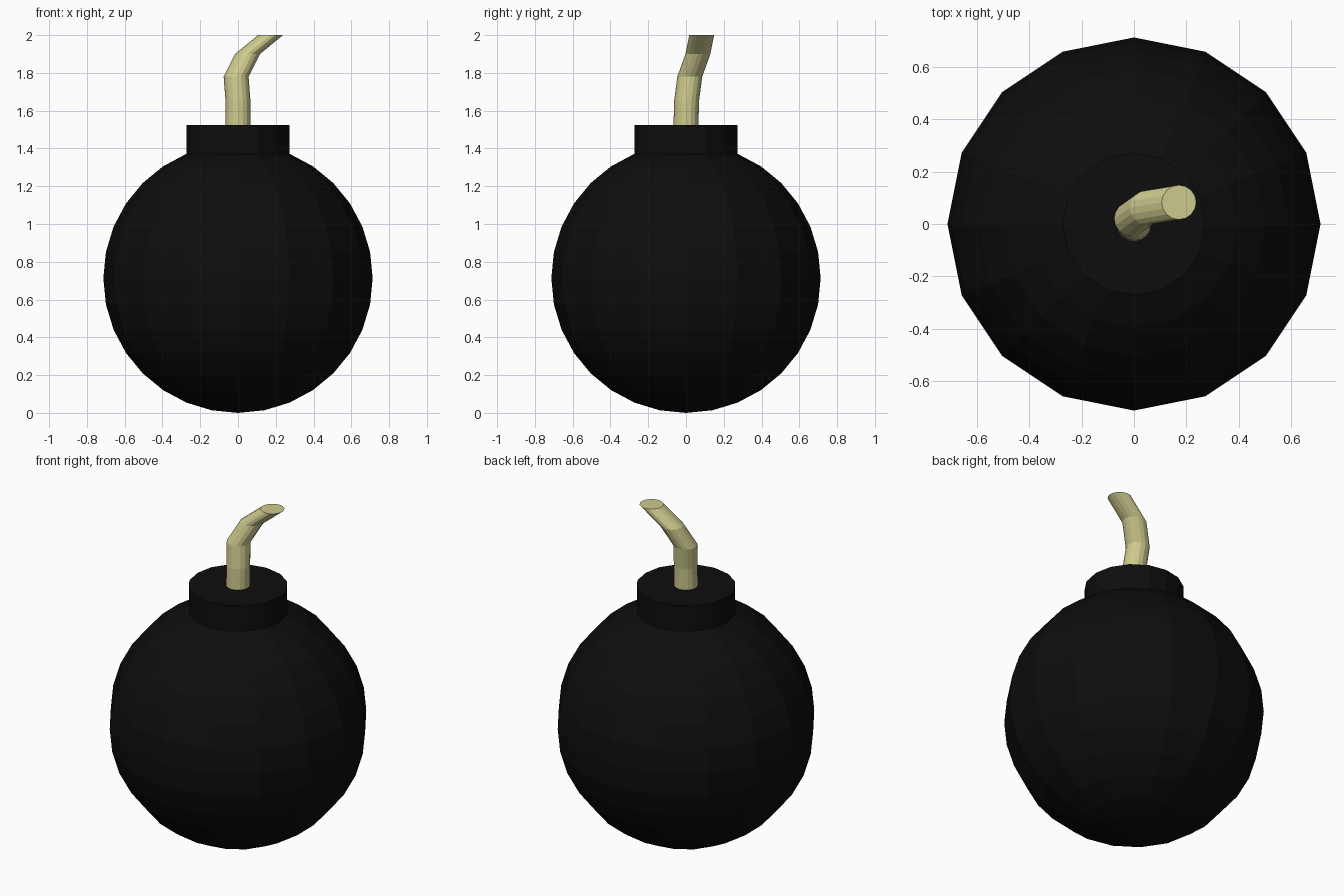
import bpy, bmesh
from math import sin, cos, pi
from mathutils import Matrix, Vector

if "Cube" in bpy.data.objects:
    bpy.data.objects.remove(bpy.data.objects["Cube"])

SIDES = 16
R = 0.713          # body radius
NECK_TOP = 1.525


def finish(bm, name, color):
    bmesh.ops.recalc_face_normals(bm, faces=bm.faces)
    mesh = bpy.data.meshes.new(name)
    bm.to_mesh(mesh)
    bm.free()
    mat = bpy.data.materials.new(name + "_material")
    mat.diffuse_color = color
    mat.use_nodes = True
    mat.node_tree.nodes["Principled BSDF"].inputs["Base Color"].default_value = mat.diffuse_color
    mesh.materials.append(mat)
    obj = bpy.data.objects.new(name, mesh)
    bpy.context.collection.objects.link(obj)
    return obj


# Round body, with its top opened at the neck ring and extruded into a collar
bm = bmesh.new()
bmesh.ops.create_uvsphere(bm, u_segments=SIDES, v_segments=16, radius=R,
                          matrix=Matrix.Translation((0, 0, R)))
neck_z = R + R * sin(3 * pi / 8)
bmesh.ops.delete(bm, geom=[v for v in bm.verts if v.co.z > neck_z + 0.01],
                 context='VERTS')
rim = [e for e in bm.edges if e.is_boundary]
new = bmesh.ops.extrude_edge_only(bm, edges=rim)["geom"]
for v in new:
    if isinstance(v, bmesh.types.BMVert):
        v.co.z = NECK_TOP
top_ring = [e for e in bm.edges if all(v.co.z > NECK_TOP - 0.001 for v in e.verts)]
bmesh.ops.contextual_create(bm, geom=top_ring)
finish(bm, "bomb_body", (0.004, 0.004, 0.004, 1))

# Bent fuse: level circular sections stacked along a leaning path
path = [(0, 0, NECK_TOP), (0, 0.003, 1.65), (-0.01, 0.02, 1.78),
        (0.05, 0.063, 1.90), (0.172, 0.083, 2.0)]
bm = bmesh.new()
rings = []
for p in path:
    rings.append([bm.verts.new(Vector(p) + Vector((0.066 * cos(2 * pi * i / SIDES),
                                                   0.066 * sin(2 * pi * i / SIDES), 0)))
                  for i in range(SIDES)])
for a, b in zip(rings, rings[1:]):
    for i in range(SIDES):
        j = (i + 1) % SIDES
        bm.faces.new((a[i], a[j], b[j], b[i]))
bm.faces.new(rings[-1])
finish(bm, "fuse", (0.61, 0.59, 0.27, 1))
